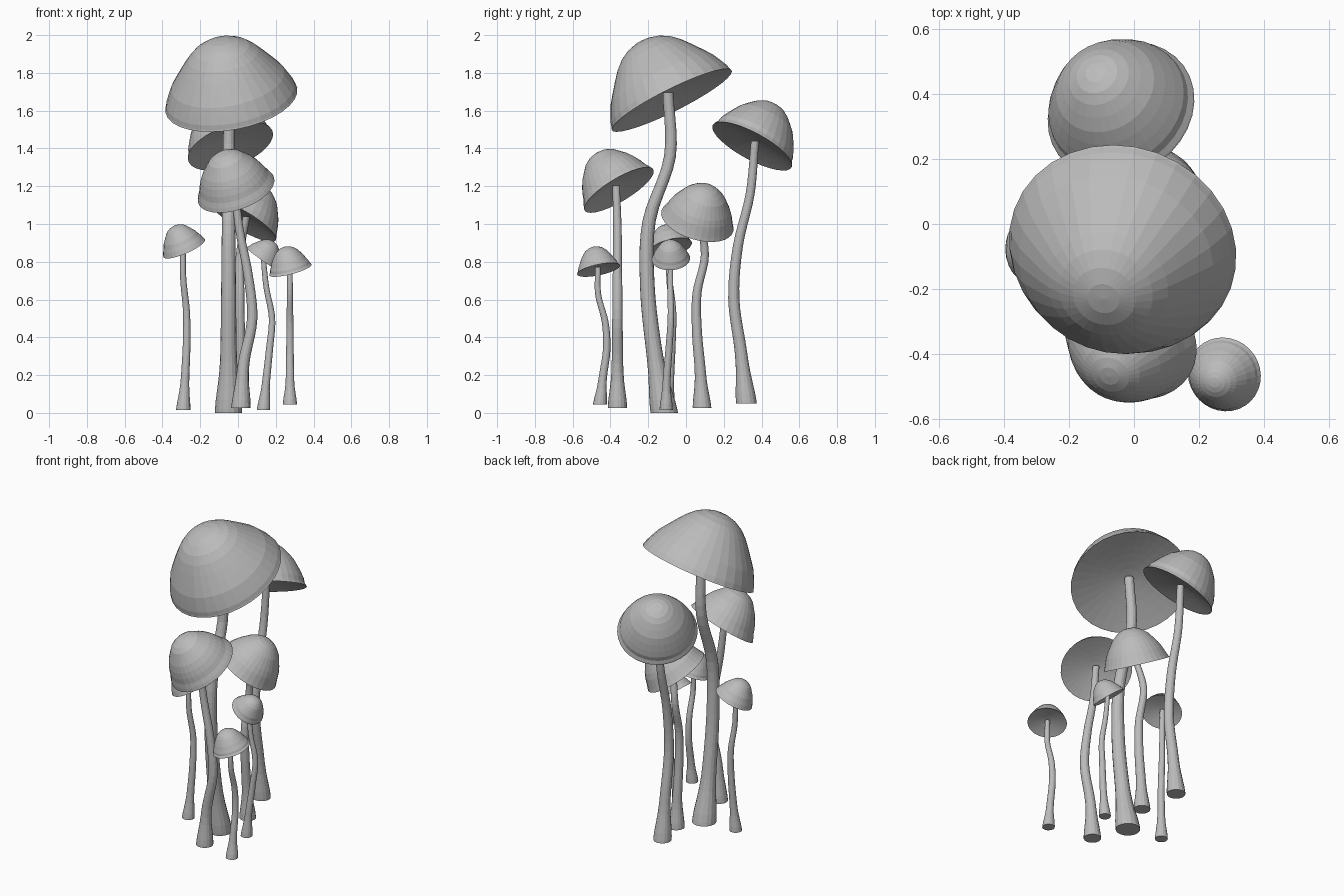
import bpy, bmesh, math, random
from mathutils import Vector

if "Cube" in bpy.data.objects:
    bpy.data.objects.remove(bpy.data.objects["Cube"])

random.seed(4)
gray = bpy.data.materials.new("plain_gray")
gray.diffuse_color = (0.5, 0.5, 0.5, 1)
gray.use_nodes = True
gray.node_tree.nodes["Principled BSDF"].inputs["Base Color"].default_value = gray.diffuse_color


def circle(centre, u, v, radius, sides):
    angles = (math.tau * i / sides for i in range(sides))
    return [centre + (u * math.cos(a) + v * math.sin(a)) * radius for a in angles]


def skin(name, rings, start=None, end=None):
    """Bridge rings of points; close each end with a flat face or a centre point."""
    bm = bmesh.new()
    loops = [[bm.verts.new(p) for p in ring] for ring in rings]
    n = len(loops[0])
    for a, b in zip(loops, loops[1:]):
        for i in range(n):
            j = (i + 1) % n
            bm.faces.new((a[i], a[j], b[j], b[i]))
    for loop, tip in ((loops[0], start), (loops[-1], end)):
        if tip is None:
            bm.faces.new(loop)
        else:
            c = bm.verts.new(tip)
            for i in range(n):
                bm.faces.new((loop[i], loop[(i + 1) % n], c))
    bmesh.ops.recalc_face_normals(bm, faces=bm.faces)
    me = bpy.data.meshes.new(name)
    bm.to_mesh(me)
    bm.free()
    me.materials.append(gray)
    bpy.context.collection.objects.link(bpy.data.objects.new(name, me))


def cap(name, centre, axis, radius, height):
    u = axis.orthogonal().normalized()
    v = axis.cross(u)
    rings = []
    # bell-shaped crown with slightly uneven bands
    steps = 11
    for k in range(1, steps + 1):
        r = math.sin(math.pi / 2 * k / steps)
        h = height * (1 - r ** 2.3)
        wobble = 1 + random.uniform(-.025, .025) * (k < steps - 1)
        rings.append(circle(centre + axis * h, u, v, radius * r * wobble, 32))
    # shallow hollow underside
    for k in range(1, 6):
        r = 1 - k / 6
        h = height * .17 * (1 - r ** 1.5)
        rings.append(circle(centre + axis * h, u, v, radius * r, 32))
    skin(name, rings, centre + axis * height, centre + axis * height * .17)


def stem(name, path, radius):
    # smooth curve through the path points, with a swollen foot
    pts = [path[0] * 2 - path[1]] + path + [path[-1] * 2 - path[-2]]
    line = []
    for a, b, c, d in zip(pts, pts[1:], pts[2:], pts[3:]):
        for s in range(5):
            t = s / 5
            line.append((b * 2 + (c - a) * t + (a * 2 - b * 5 + c * 4 - d) * t ** 2
                         + (b * 3 - a - c * 3 + d) * t ** 3) / 2)
    line.append(path[-1])
    line.insert(1, line[0].lerp(line[1], .3))
    rings = []
    for p in line:
        t = (p.z - path[0].z) / (path[-1].z - path[0].z)
        r = radius * (.63 - .25 * t + .36 * math.exp(-(t / .1) ** 2))
        rings.append(circle(p, Vector((1, 0, 0)), Vector((0, 1, 0)), r, 16))
    skin(name, rings)


def mushroom(label, centre, lean, radius, foot, xs, ys):
    """Stem bends xs, ys are spaced evenly in height; one number means a constant."""
    centre = Vector(centre)
    axis = Vector((*lean, 1)).normalized()
    height = radius * (1.1 if radius < .3 else 1)
    cap(label + "_mushroom_cap", centre, axis, radius, height)
    xs = xs if isinstance(xs, tuple) else (xs,) * 5
    ys = ys if isinstance(ys, tuple) else (ys,) * 5
    top = centre + axis * height * .13
    path = [Vector((x, y, foot + (top.z - foot) * i / 5)) for i, (x, y) in enumerate(zip(xs, ys))]
    stem(label + "_mushroom_stem", path + [top], .02 + .15 * radius)


mushroom("giant", (-.035, -.075, 1.655), (-.19, -.5), .355, 0,
         -.05, (-.115, -.17, -.205, -.195, -.085))
mushroom("rear", (-.04, .35, 1.412), (-.36, .54), .237, .05,
         -.055, (.32, .29, .253, .275, .34))
mushroom("front", (-.01, -.355, 1.18), (-.35, -.6), .212, .025,
         (.015, .03, .075, .053, .008), -.363)
mushroom("middle", (.03, .06, 1.015), (.6, .3), .198, .025,
         .01, (.085, .075, .058, .058, .1))
mushroom("left", (-.285, -.085, .872), (-.43, -.28), .12, .015,
         (-.29, -.28, -.272, -.273, -.29), (-.095, -.085, -.075, -.07, -.088))
mushroom("right_rear", (.125, -.08, .815), (.72, -.06), .102, .015,
         (.135, .15, .167, .18, .15), (-.105, -.102, -.09, -.08, -.083))
mushroom("right_front", (.278, -.463, .757), (-.26, -.21), .116, .045,
         .275, (-.455, -.44, -.42, -.428, -.465))
